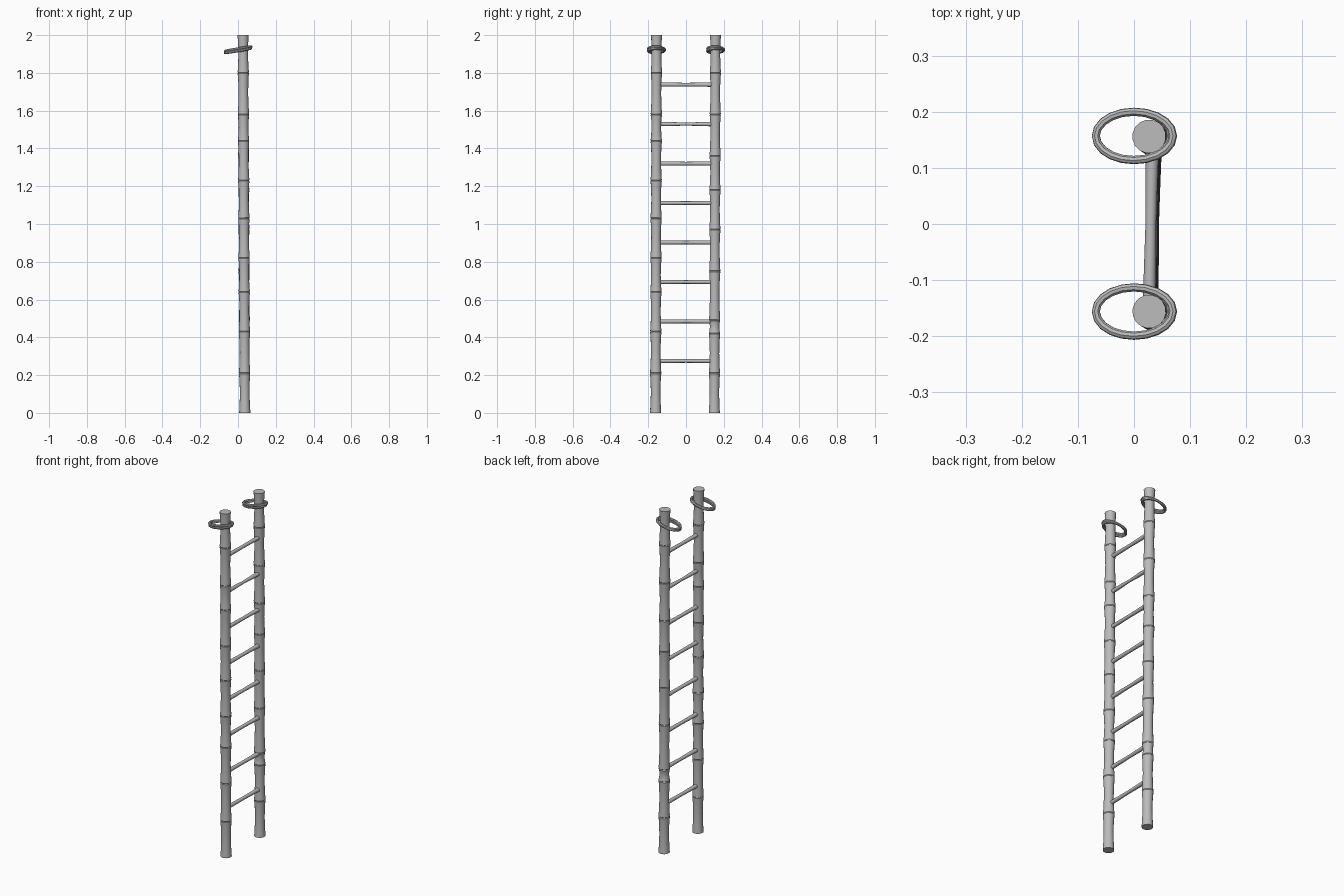
import bpy
from math import sin, cos, pi, radians
from mathutils import Vector

cube = bpy.data.objects.get("Cube")
if cube:
    bpy.data.objects.remove(cube, do_unlink=True)

grey = bpy.data.materials.new("plain grey")
grey.use_nodes = True
COLOUR = (0.5, 0.5, 0.5, 1)
grey.diffuse_color = COLOUR
grey.node_tree.nodes["Principled BSDF"].inputs["Base Color"].default_value = COLOUR


def tube(name, points, radii, sides=16, closed=False):
    """Sweep a round section along points, then turn it into a mesh object."""
    curve = bpy.data.curves.new(name, 'CURVE')
    curve.dimensions = '3D'
    curve.bevel_depth = 1.0
    curve.bevel_resolution = (sides - 4) // 2
    curve.use_fill_caps = not closed
    spline = curve.splines.new('POLY')
    spline.points.add(len(points) - 1)
    for p, co, r in zip(spline.points, points, radii):
        p.co = (*co, 1)
        p.radius = r
    spline.use_cyclic_u = closed
    helper = bpy.data.objects.new(name + "_path", curve)
    bpy.context.collection.objects.link(helper)
    graph = bpy.context.evaluated_depsgraph_get()
    mesh = bpy.data.meshes.new_from_object(helper.evaluated_get(graph))
    bpy.data.objects.remove(helper, do_unlink=True)
    mesh.materials.clear()
    mesh.materials.append(grey)
    obj = bpy.data.objects.new(name, mesh)
    bpy.context.collection.objects.link(obj)
    bpy.ops.object.select_all(action='DESELECT')
    obj.select_set(True)
    bpy.context.view_layer.objects.active = obj
    bpy.ops.object.shade_smooth_by_angle(angle=radians(35))
    return obj


def pole(name, bottom, top, joints):
    """Cane pole: waisted segments flaring out at each joint."""
    bottom, top = Vector(bottom), Vector(top)
    points, radii = [], []
    ends = [0.0, *joints, 2.0]
    for low, high in zip(ends, ends[1:]):
        low_gap = 0.003 if low > 0 else 0
        high_gap = 0.003 if high < 2 else 0
        span = high - low
        for z, r in ((low + low_gap, 0.030), (low + span * 0.2, 0.0275),
                     (low + span * 0.5, 0.0255), (low + span * 0.8, 0.0270),
                     (high - high_gap, 0.030)):
            points.append(bottom.lerp(top, z / 2))
            radii.append(r)
        if high < 2:
            points.append(bottom.lerp(top, high / 2))
            radii.append(0.028)
    tube(name, points, radii)


# Two upright poles
pole("right_pole", (0.036, -0.161, 0), (0.027, -0.156, 2),
     [0.21, 0.43, 0.64, 0.82, 1.03, 1.23, 1.44, 1.58, 1.80])
pole("left_pole", (0.036, 0.150, 0), (0.027, 0.156, 2),
     [0.21, 0.42, 0.49, 0.75, 0.97, 1.18, 1.36, 1.58, 1.80])

# Rungs, slightly waisted, every other one thinner in the middle
for i in range(8):
    z = 0.275 + 0.209 * i
    waist = 0.0075 if i == 6 else 0.0095
    ys = (-0.145, -0.07, 0, 0.07, 0.145)
    x = 0.036 - 0.0035 * z
    tube(f"rung_{i + 1}", [(x + 0.02 * y, y, z) for y in ys],
         (0.0115, 0.0105, waist, 0.0105, 0.012), sides=12)

# Double-wound tilted hoops hanging round the pole tops
STEPS = 40
for side, y0 in (("right", -0.156), ("left", 0.157)):
    loop = []
    for k in range(STEPS):
        t = 4 * pi * k / STEPS
        wobble = 1 + 0.02 * cos(t / 2)
        x = 0.068 * wobble * cos(t)
        y = y0 + 0.043 * sin(t)
        loop.append((x, y, 1.922 + 0.17 * x + 0.006 * cos(t / 2 + 0.8)))
    tube(f"{side}_hoop", loop, [0.0075] * STEPS, sides=8, closed=True)
